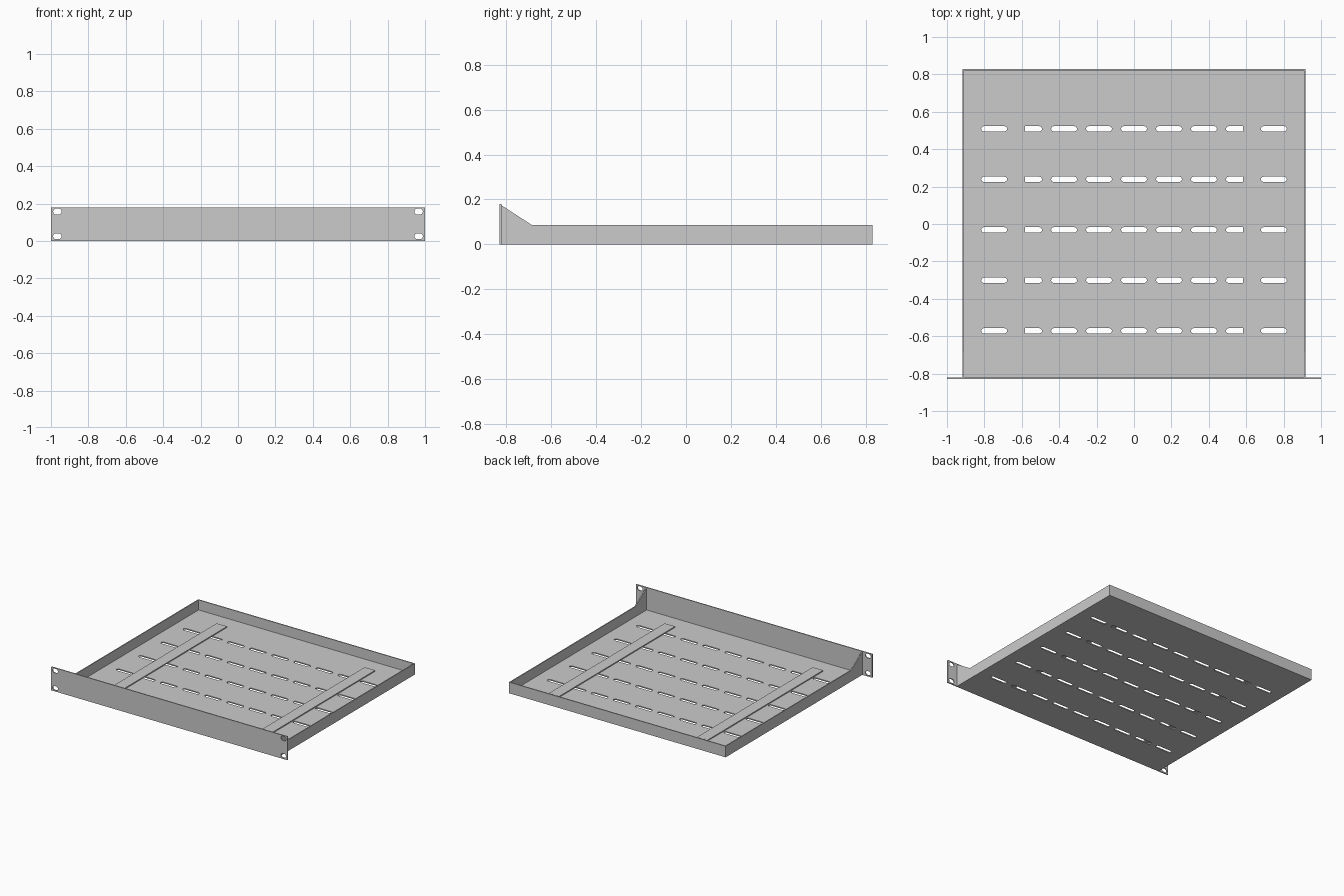
import bpy, bmesh
from math import pi, cos, sin
from mathutils import Matrix

if "Cube" in bpy.data.objects:
    bpy.data.objects.remove(bpy.data.objects["Cube"])

T = 0.008            # sheet thickness
W, D = 0.917, 0.83   # half width and half depth of the tray
H, FRONT_H = 0.085, 0.18

FLOOR = Matrix.Identity(4)
FACING_Y = Matrix(((1, 0, 0, 0), (0, 0, -1, 0), (0, 1, 0, 0), (0, 0, 0, 1)))
FACING_X = Matrix(((0, 0, 1, 0), (1, 0, 0, 0), (0, 1, 0, 0), (0, 0, 0, 1)))


def rect(x0, y0, x1, y1):
    return [(x0, y0), (x1, y0), (x1, y1), (x0, y1)]


def slot(cx, cy, length, width, n=8):
    """Outline of a round-ended slot."""
    r, pts = width / 2, []
    for side, start in ((1, -pi / 2), (-1, pi / 2)):
        for i in range(n + 1):
            a = start + pi * i / n
            pts.append((cx + side * (length / 2 - r) + r * cos(a), cy + r * sin(a)))
    return pts


def sheet(name, outlines, orient, location, thickness=T):
    """Flat sheet cut from an outline; further outlines become holes."""
    curve = bpy.data.curves.new(name + "_outline", 'CURVE')
    curve.dimensions = '2D'
    curve.fill_mode = 'BOTH'
    curve.extrude = thickness / 2
    for pts in outlines:
        s = curve.splines.new('POLY')
        s.points.add(len(pts) - 1)
        for p, (x, y) in zip(s.points, pts):
            p.co = (x, y, 0, 1)
        s.use_cyclic_u = True
    temp = bpy.data.objects.new(name + "_outline", curve)
    bpy.context.collection.objects.link(temp)
    dg = bpy.context.evaluated_depsgraph_get()
    mesh = bpy.data.meshes.new_from_object(temp.evaluated_get(dg))
    bpy.data.objects.remove(temp)
    bm = bmesh.new()
    bm.from_mesh(mesh)
    bmesh.ops.remove_doubles(bm, verts=bm.verts, dist=1e-5)
    bmesh.ops.transform(bm, matrix=Matrix.Translation(location) @ orient, verts=bm.verts)
    bmesh.ops.recalc_face_normals(bm, faces=bm.faces)
    for f in bm.faces:
        f.smooth = False
    bm.to_mesh(mesh)
    bm.free()
    mesh.name = name
    ob = bpy.data.objects.new(name, mesh)
    bpy.context.collection.objects.link(ob)
    return ob


# Slotted tray floor
vents = [slot(0.187 * i, -0.031 + 0.27 * j, 0.138, 0.028)
         for i in range(-4, 5) for j in range(-2, 3)]
sheet("tray_floor", [rect(-W, -D + T, W, D)] + vents, FLOOR, (0, 0, T / 2))

# Front panel with mounting holes in the ears
holes = [slot(sx * 0.966, z, 0.045, 0.032) for sx in (-1, 1) for z in (0.025, 0.157)]
sheet("front_panel", [rect(-1, 0, 1, FRONT_H)] + holes, FACING_Y, (0, -D + T / 2, 0))

# Back lip
sheet("back_lip", [rect(-W + T, T, W - T, H)], FACING_Y, (0, D - T / 2, 0))

# Side walls rising to the front panel, and floor stiffener strips
wall = [(-D + T, T), (D, T), (D, H), (-0.685, H), (-D + T, 0.174)]
for side, s in (("left", -1), ("right", 1)):
    sheet(side + "_wall", [wall], FACING_X, (s * (W - T / 2), 0, 0))
    sheet(side + "_stiffener", [rect(-0.044, -0.7, 0.044, 0.7)], FLOOR,
          (s * 0.627, 0, T * 1.5))
